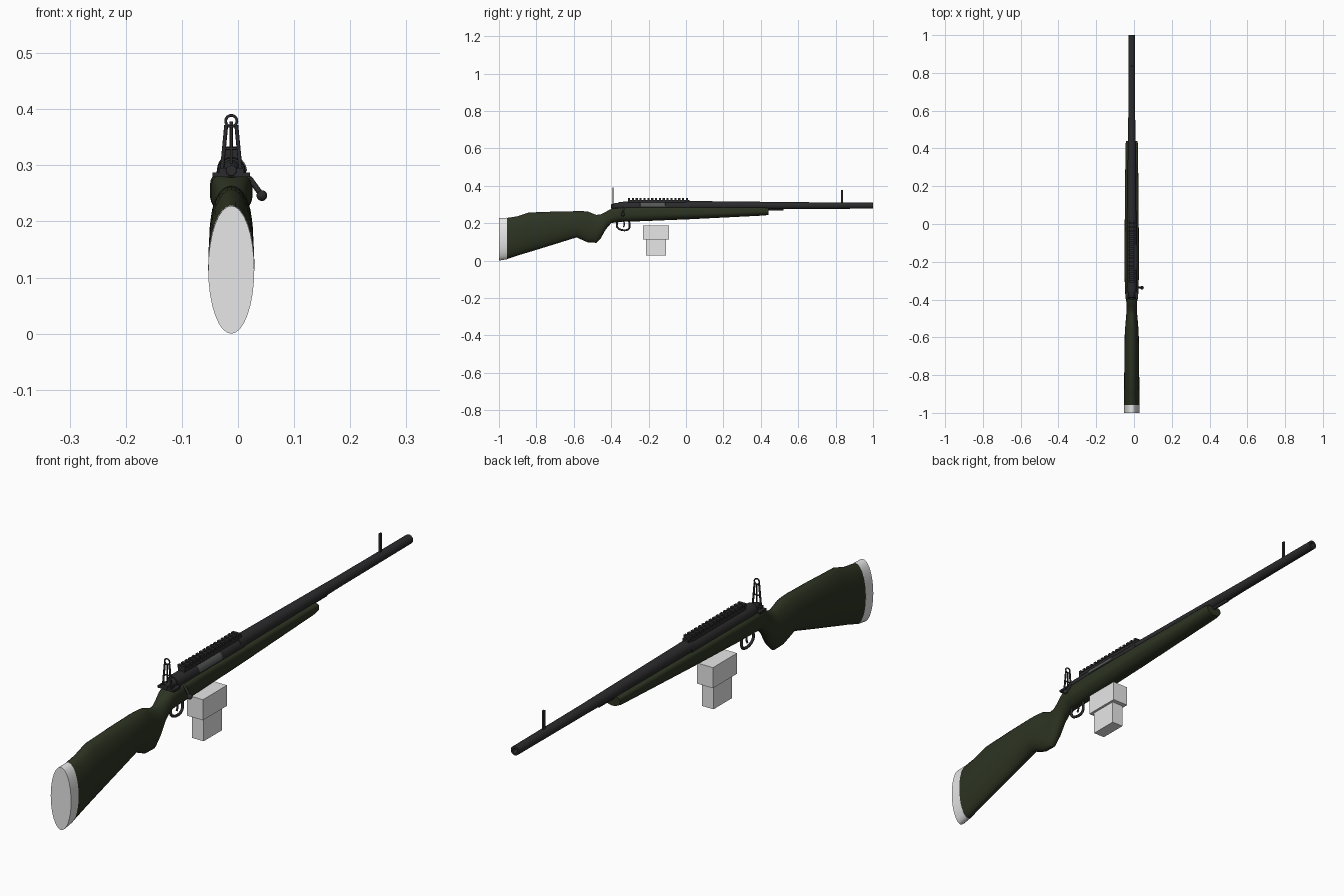
import bpy, bmesh, math
from mathutils import Vector

if "Cube" in bpy.data.objects:
    bpy.data.objects.remove(bpy.data.objects["Cube"])

CX = -0.012  # centre line of the rifle


def material(name, color):
    m = bpy.data.materials.new(name)
    m.use_nodes = True
    m.diffuse_color = (*color, 1)
    m.node_tree.nodes["Principled BSDF"].inputs["Base Color"].default_value = (*color, 1)
    return m


GREEN = material("dark green", (0.026, 0.034, 0.016))
BLACK = material("gun black", (0.024, 0.024, 0.026))
STEEL = material("bolt grey", (0.09, 0.095, 0.095))
PALE = material("pale grey", (0.8, 0.8, 0.8))


def smooth(obj, angle=35):
    bpy.ops.object.select_all(action='DESELECT')
    obj.select_set(True)
    bpy.context.view_layer.objects.active = obj
    bpy.ops.object.shade_smooth_by_angle(angle=math.radians(angle))


def finish(name, bm, mats, angle=35):
    bmesh.ops.recalc_face_normals(bm, faces=bm.faces)
    mesh = bpy.data.meshes.new(name)
    bm.to_mesh(mesh)
    bm.free()
    for m in mats:
        mesh.materials.append(m)
    obj = bpy.data.objects.new(name, mesh)
    bpy.context.collection.objects.link(obj)
    smooth(obj, angle)
    return obj


def loft(sections, sides=32):
    """Skin (y, top, bottom, half width, upper squareness) sections."""
    bm = bmesh.new()
    rings = []
    for y, top, bottom, half, power in sections:
        ring = []
        for i in range(sides):
            a = math.tau * i / sides
            c, s = math.cos(a), math.sin(a)
            e = 2 / power if s > 0 else 1
            x = math.copysign(abs(c) ** e, c) * half
            z = math.copysign(abs(s) ** e, s) * (top - bottom) / 2
            ring.append(bm.verts.new((CX + x, y, (top + bottom) / 2 + z)))
        rings.append(ring)
    for a, b in zip(rings, rings[1:]):
        for i in range(sides):
            j = (i + 1) % sides
            bm.faces.new((a[i], a[j], b[j], b[i]))
    bm.faces.new(rings[0])
    bm.faces.new(rings[-1])
    return bm


def tube(profile, z, sides=24):
    return loft([(y, z + r, z - r, r, 2) for y, r in profile], sides)


def box(bm, low, high):
    """Add a box; x is measured from the centre line."""
    verts = bmesh.ops.create_cube(bm, size=1)["verts"]
    for v in verts:
        v.co = Vector([(l + h) / 2 + c * (h - l) for l, h, c in zip(low, high, v.co)])
        v.co.x += CX


def wire(name, points, radius, closed=False, smooth_path=False):
    """A round rod along a path, turned into a mesh."""
    cu = bpy.data.curves.new(name, 'CURVE')
    cu.dimensions = '3D'
    cu.bevel_depth = radius
    cu.bevel_resolution = 2
    cu.use_fill_caps = True
    sp = cu.splines.new('NURBS' if smooth_path else 'POLY')
    sp.points.add(len(points) - 1)
    for p, (x, y, z) in zip(sp.points, points):
        p.co = (x + CX, y, z, 1)
    sp.use_cyclic_u = closed
    if smooth_path:
        sp.use_endpoint_u = True
        sp.order_u = 3
        sp.resolution_u = 6
    cu.materials.append(BLACK)
    obj = bpy.data.objects.new(name, cu)
    bpy.context.collection.objects.link(obj)
    bpy.ops.object.select_all(action='DESELECT')
    obj.select_set(True)
    bpy.context.view_layer.objects.active = obj
    bpy.ops.object.convert(target='MESH')
    smooth(bpy.context.object, 50)


# Stock: butt, comb, grip, wrist and fore-end in one skin
finish("stock", loft([
    (-.957, .228, .008, .041, 2),
    (-.9, .237, .027, .041, 2),
    (-.84, .257, .045, .04, 2),
    (-.7, .262, .088, .039, 2),
    (-.585, .264, .124, .037, 2),
    (-.55, .264, .108, .035, 2),
    (-.525, .262, .097, .033, 2),
    (-.48, .244, .095, .029, 2),
    (-.455, .247, .12, .027, 2),
    (-.43, .26, .165, .027, 2.2),
    (-.4, .277, .2, .03, 3),
    (-.36, .284, .207, .036, 4),
    (-.25, .285, .21, .038, 5),
    (.02, .285, .221, .037, 5),
    (.42, .283, .241, .033, 5),
    (.44, .28, .245, .03, 5),
]), [GREEN], 40)

# Butt pad
finish("butt_pad", loft([
    (-1, .228, 0, .041, 2),
    (-.957, .229, .007, .0412, 2),
]), [PALE])

# Barrel with hollow muzzle
finish("barrel", tube([(0, .025), (.06, .024), (.44, .02), (.6, .018), (1, .0165),
                       (1, .009), (.97, .009)], .294), [BLACK])

# Cleaning-rod stub under the barrel
finish("barrel_stub", tube([(.4, .007), (.52, .007)], .275, 12), [BLACK])

# Receiver with a recessed steel-coloured ejection port
bm = tube([(-.36, .024), (-.33, .026), (-.245, .026), (-.11, .026), (.02, .026)], .289, 32)
bm.normal_update()
port = []
for f in bm.faces:
    c = f.calc_center_median()
    if -.2 < c.y < -.15 and c.x > CX + .014 and c.z > .289:
        f.material_index = 1
        port.append(f)
bmesh.ops.inset_region(bm, faces=port, thickness=.001, depth=-.002)
finish("receiver", bm, [BLACK, STEEL])

# Bolt shroud behind the receiver
finish("bolt_shroud", tube([(-.4, .009), (-.385, .015), (-.345, .02)], .291), [BLACK])

# Scope rail with cross teeth
bm = bmesh.new()
box(bm, (-.013, -.31, .308), (.013, .02, .325))
teeth = 16
pitch = .33 / teeth
for i in range(teeth):
    y = -.31 + i * pitch
    box(bm, (-.015, y, .323), (.015, y + pitch * .55, .334))
finish("scope_rail", bm, [BLACK])

# Bolt handle and knob
wire("bolt_handle", [(.015, -.335, .288), (.034, -.335, .275), (.052, -.337, .25)], .005)
bm = bmesh.new()
bmesh.ops.create_uvsphere(bm, u_segments=16, v_segments=10, radius=.0095)
bmesh.ops.translate(bm, verts=bm.verts, vec=(.0425, -.338, .246))
finish("bolt_knob", bm, [BLACK], 60)

# Rear sight: base, braced legs, post and ring
SY = -.39
bm = bmesh.new()
box(bm, (-.033, SY - .008, .279), (.033, SY + .03, .287))
box(bm, (-.022, SY - .008, .287), (.022, SY + .012, .295))
finish("rear_sight_base", bm, [BLACK])
for side, label in ((1, "left"), (-1, "right")):
    wire("rear_sight_leg_" + label,
         [(side * .017, SY, .288), (side * .009, SY, .372)], .0035)
wire("rear_sight_post", [(0, SY, .288), (0, SY, .369)], .0025)
wire("rear_sight_bar", [(-.013, SY, .33), (.013, SY, .33)], .0025)
ring = [math.tau * i / 24 for i in range(24)]
wire("rear_sight_ring",
     [(.01 * math.cos(a), SY, .379 + .01 * math.sin(a)) for a in ring], .0025, True)

# Front sight post
bm = bmesh.new()
box(bm, (-.0035, .83, .305), (.0035, .84, .378))
finish("front_sight", bm, [BLACK])

# Trigger guard and trigger
wire("trigger_guard", [(0, -.365, .212), (0, -.375, .185), (0, -.355, .164), (0, -.315, .16),
                       (0, -.298, .178), (0, -.305, .214)], .005, False, True)
wire("trigger", [(0, -.335, .212), (0, -.325, .195), (0, -.335, .178)], .0035, False, True)

# Detached magazine: wide upper block and narrower lower block
for name, low, high in (
        ("magazine_top", (-.032, -.23, .113), (.032, -.092, .188)),
        ("magazine_bottom", (-.023, -.213, .028), (.023, -.108, .113))):
    bm = bmesh.new()
    box(bm, low, high)
    finish(name, bm, [PALE])
